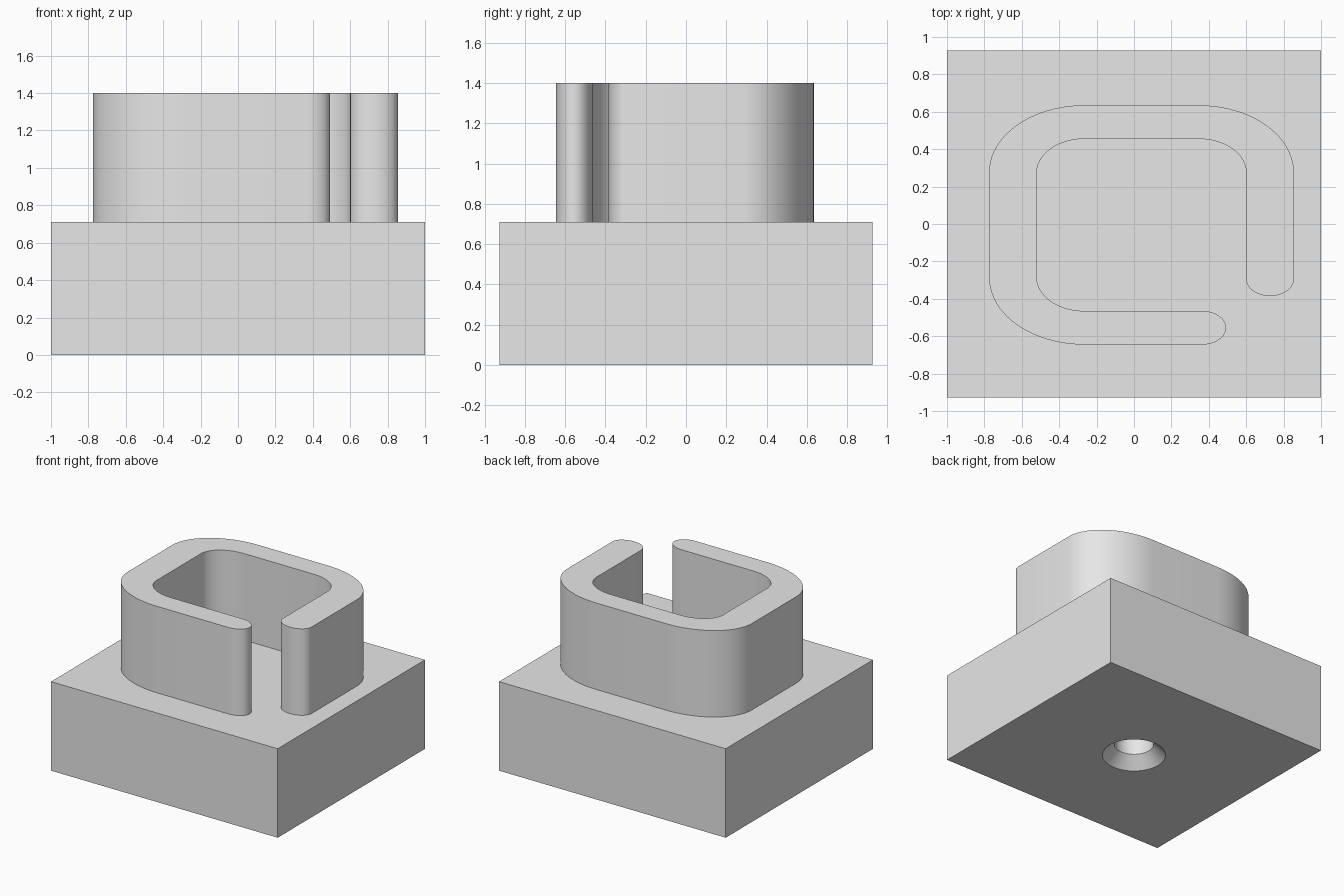
import bpy
import bmesh
from math import cos, sin, radians

cube = bpy.data.objects.get("Cube")
if cube:
    bpy.data.objects.remove(cube, do_unlink=True)

grey = bpy.data.materials.new("light_grey")
grey.use_nodes = True
grey.diffuse_color = (0.8, 0.8, 0.8, 1)
grey.node_tree.nodes["Principled BSDF"].inputs["Base Color"].default_value = (0.8, 0.8, 0.8, 1)

BASE_TOP, WALL_TOP = 0.71, 1.40
UX, UY = 0.1275, 0.09       # half thickness of the wall along x and along y


def make_object(name, bm):
    bmesh.ops.recalc_face_normals(bm, faces=bm.faces)
    mesh = bpy.data.meshes.new(name)
    bm.to_mesh(mesh)
    bm.free()
    mesh.materials.append(grey)
    obj = bpy.data.objects.new(name, mesh)
    bpy.context.collection.objects.link(obj)
    return obj


def activate(obj):
    bpy.ops.object.select_all(action='DESELECT')
    obj.select_set(True)
    bpy.context.view_layer.objects.active = obj


def arc(cx, cy, r, start, end, steps=20):
    """Elliptical arc whose radius is counted in wall half thicknesses."""
    angles = [radians(start + (end - start) * i / steps) for i in range(steps + 1)]
    return [(cx + r * UX * cos(a), cy + r * UY * sin(a)) for a in angles]


# Base block
bm = bmesh.new()
bmesh.ops.create_cube(bm, size=1)
for v in bm.verts:
    v.co = (v.co.x * 2, v.co.y * 1.855, (v.co.z + 0.5) * BASE_TOP)
base = make_object("base_block", bm)

# Countersunk blind hole in the underside, cut with a lathed shape
SIDES = 48
bm = bmesh.new()
rings = []
for r, z in ((0.25, -0.02), (0.143, 0.09), (0.143, 0.5)):
    rings.append([bm.verts.new((r * cos(radians(360 * i / SIDES)),
                                r * sin(radians(360 * i / SIDES)), z)) for i in range(SIDES)])
for low, high in zip(rings, rings[1:]):
    for i in range(SIDES):
        j = (i + 1) % SIDES
        bm.faces.new((low[i], low[j], high[j], high[i]))
bm.faces.new(rings[0])
bm.faces.new(rings[-1])
cutter = make_object("hole_cutter", bm)
cutter.hide_render = True

cut = base.modifiers.new("screw_hole", 'BOOLEAN')
cut.operation = 'DIFFERENCE'
cut.solver = 'EXACT'
cut.object = cutter
activate(base)
bpy.ops.object.modifier_apply(modifier=cut.name)
bpy.data.objects.remove(cutter, do_unlink=True)

# Open rounded wall: one outline, walked along the inside then the outside
LEFT, RIGHT, FRONT, BACK = -0.265, 0.345, -0.285, 0.275   # corner centres
outline = (
    arc(0.365, -0.555, 1, -90, 90)          # rounded end of front arm
    + arc(LEFT, FRONT, 2, 270, 180)
    + arc(LEFT, BACK, 2, 180, 90)
    + arc(RIGHT, BACK, 2, 90, 0)
    + arc(0.7275, -0.295, 1, 180, 360)      # rounded end of side arm
    + arc(RIGHT, BACK, 4, 0, 90)
    + arc(LEFT, BACK, 4, 90, 180)
    + arc(LEFT, FRONT, 4, 180, 270)
)
bm = bmesh.new()
floor = bm.faces.new([bm.verts.new((x, y, BASE_TOP - 0.01)) for x, y in outline])
raised = bmesh.ops.extrude_face_region(bm, geom=[floor], use_keep_orig=True)
for v in raised["geom"]:
    if isinstance(v, bmesh.types.BMVert):
        v.co.z = WALL_TOP
wall = make_object("curved_wall", bm)

for obj in (base, wall):
    activate(obj)
    bpy.ops.object.shade_smooth_by_angle(angle=radians(30))
